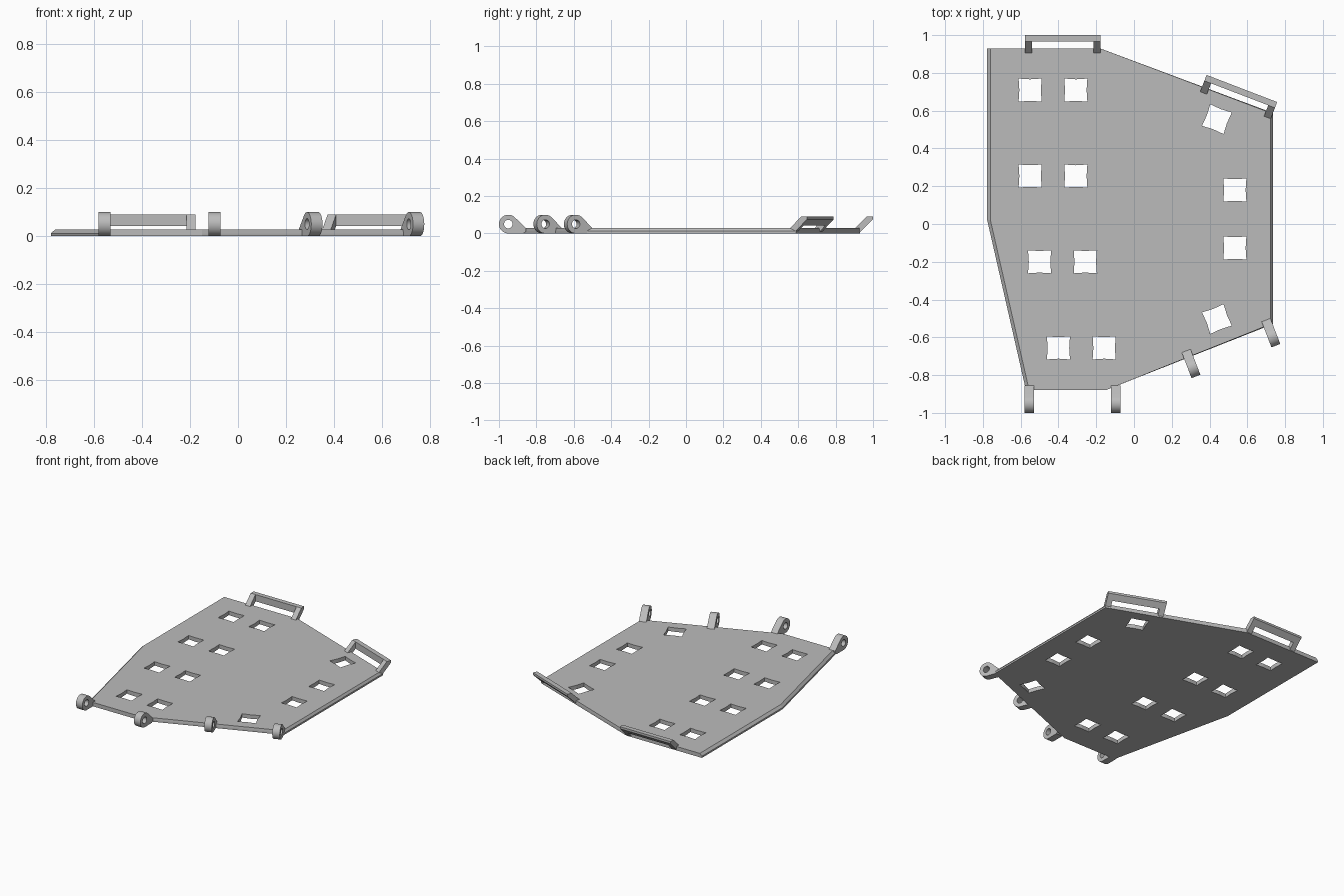
import bpy, bmesh
from math import pi, cos, sin, radians

cube = bpy.data.objects.get("Cube")
if cube:
    bpy.data.objects.remove(cube, do_unlink=True)

grey = bpy.data.materials.new("plain grey")
grey.use_nodes = True
grey.diffuse_color = (0.5, 0.5, 0.5, 1)
grey.node_tree.nodes["Principled BSDF"].inputs["Base Color"].default_value = (0.5, 0.5, 0.5, 1)

THICK = 0.028
SLOPE = radians(21)


def loft(bm, rings):
    """Closed solid through rings with equal point counts."""
    rows = [[bm.verts.new(p) for p in ring] for ring in rings]
    for a, b in zip(rows, rows[1:]):
        for i in range(len(a)):
            j = (i + 1) % len(a)
            bm.faces.new((a[i], a[j], b[j], b[i]))
    bm.faces.new(rows[0][::-1])
    bm.faces.new(rows[-1])


def prism(bm, profile, u0, u1, origin, angle):
    """Extrude an outward/height profile sideways along an edge of the plate."""
    c, s = cos(angle), sin(angle)
    loft(bm, [[(origin[0] + u * c - v * s, origin[1] + u * s + v * c, z)
               for v, z in profile] for u in (u0, u1)])


def finish(name, bm):
    bmesh.ops.recalc_face_normals(bm, faces=bm.faces)
    mesh = bpy.data.meshes.new(name)
    bm.to_mesh(mesh)
    bm.free()
    mesh.materials.append(grey)
    obj = bpy.data.objects.new(name, mesh)
    bpy.context.collection.objects.link(obj)
    return obj


def select(obj):
    bpy.ops.object.select_all(action='DESELECT')
    obj.select_set(True)
    bpy.context.view_layer.objects.active = obj


def cut(obj, cutter):
    cutter.hide_render = True
    mod = obj.modifiers.new("cut", 'BOOLEAN')
    mod.operation = 'DIFFERENCE'
    mod.solver = 'EXACT'
    mod.object = cutter
    select(obj)
    bpy.ops.object.modifier_apply(modifier=mod.name)
    bpy.data.objects.remove(cutter, do_unlink=True)


# Base plate: outline with a sideways chamfer on the left and right edges
outline = [(-0.777, 0.93, 0.017), (-0.777, 0.02, 0.017), (-0.572, -0.88, 0.017),
           (-0.15, -0.88, 0), (0.735, -0.53, -0.012), (0.735, 0.588, -0.012),
           (-0.18, 0.93, 0)]
bm = bmesh.new()
loft(bm, [[(x, y, 0) for x, y, d in outline],
          [(x, y, 0.012) for x, y, d in outline],
          [(x + d, y, THICK) for x, y, d in outline]])
plate = finish("base_plate", bm)

# Square openings with slightly pinched sides
holes = [(x, y, 0) for y, left in ((0.709, -0.55), (0.254, -0.55), (-0.2, -0.5), (-0.656, -0.4))
         for x in (left, left + 0.242)]
holes += [(0.534, 0.18, 0), (0.534, -0.127, 0),
          (0.439, 0.555, -SLOPE), (0.439, -0.503, SLOPE)]
bm = bmesh.new()
for x, y, turn in holes:
    ring = []
    for k in range(8):
        r = 0.061 * 2 ** 0.5 if k % 2 else 0.057
        a = turn + k * pi / 4
        ring.append((x + r * cos(a), y + r * sin(a)))
    loft(bm, [[(px, py, z) for px, py in ring] for z in (-0.05, 0.1)])
cut(plate, finish("opening_cutter", bm))

# Hinge lugs along the front edges: rounded eye with a sloped foot
eye = (0.07, 0.05)
lug_profile = [(eye[0] + 0.05 * cos(a), eye[1] + 0.05 * sin(a))
               for a in [radians(135 - 225 * i / 28) for i in range(29)]]
lug_profile += [(-0.01, 0), (-0.025, 0.012), (-0.025, THICK)]
pin_profile = [(eye[0] + 0.023 * cos(i * pi / 12), eye[1] + 0.023 * sin(i * pi / 12))
               for i in range(24)]
lugs = [("front_lug_right", (-0.555, -0.88), pi),
        ("front_lug_middle", (-0.097, -0.88), pi),
        ("angled_lug_middle", (0.285, -0.695), pi + SLOPE),
        ("angled_lug_left", (0.708, -0.532), pi + SLOPE)]
for name, origin, angle in lugs:
    bm = bmesh.new()
    prism(bm, lug_profile, -0.025, 0.025, origin, angle)
    lug = finish(name, bm)
    bm = bmesh.new()
    prism(bm, pin_profile, -0.1, 0.1, origin, angle)
    cut(lug, finish("pin_cutter", bm))
    select(lug)
    bpy.ops.object.shade_smooth_by_angle(angle=radians(30))

# Loops along the back edges: two sloped arms carrying a crossbar
arm_profile = [(-0.025, THICK), (0.037, 0.09), (0.07, 0.09), (0.07, 0.075),
               (0, 0.005), (-0.025, 0.005)]
bar_profile = [(0.037, 0.09), (0.07, 0.09), (0.07, 0.075), (0.037, 0.042)]
for name, origin, angle in (("back_loop", (-0.377, 0.93), 0),
                            ("angled_back_loop", (0.546, 0.652), -SLOPE)):
    bm = bmesh.new()
    for u in (-0.2, 0.162):
        prism(bm, arm_profile, u, u + 0.038, origin, angle)
    prism(bm, bar_profile, -0.162, 0.162, origin, angle)
    finish(name, bm)
